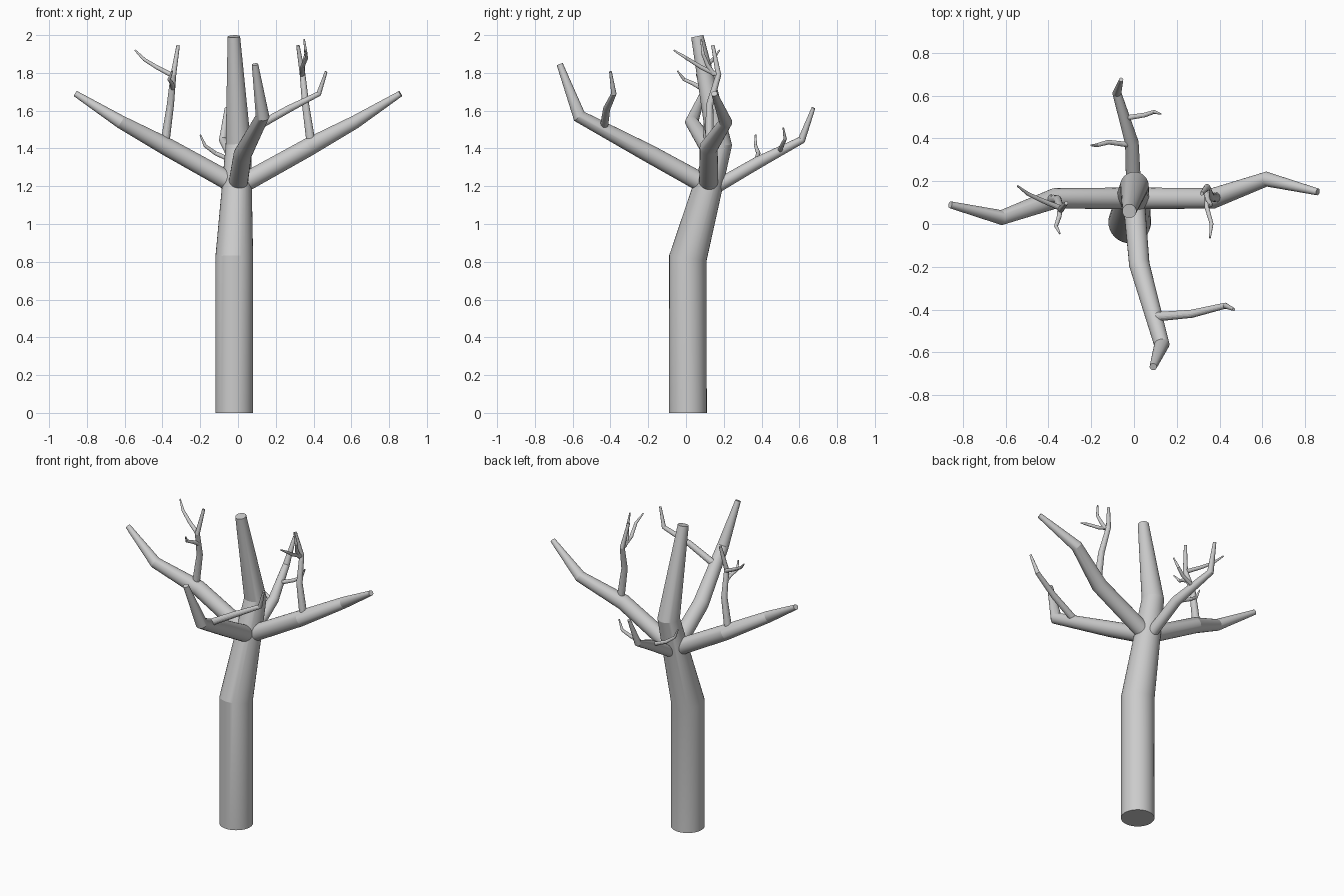
import bpy, bmesh, math
from mathutils import Vector


def limb(name, points, sides=24):
    """Tapered, kinked tube through (x, y, z, radius) points, capped at both ends."""
    pos = [Vector(p[:3]) for p in points]
    seg = [(b - a).normalized() for a, b in zip(pos, pos[1:])]
    bm = bmesh.new()
    rings = []
    side = seg[0].orthogonal().normalized()
    for i, p in enumerate(pos):
        # ring plane bisects the two neighbouring segments
        t = (seg[max(i - 1, 0)] + seg[min(i, len(seg) - 1)]).normalized()
        side = (side - t * side.dot(t)).normalized()
        up = t.cross(side)
        r = points[i][3]
        rings.append([bm.verts.new(p + r * (math.cos(a) * side + math.sin(a) * up))
                      for a in (2 * math.pi * k / sides for k in range(sides))])
    for lo, hi in zip(rings, rings[1:]):
        for k in range(sides):
            n = (k + 1) % sides
            bm.faces.new((lo[k], lo[n], hi[n], hi[k]))
    bm.faces.new(rings[0][::-1])
    bm.faces.new(rings[-1])
    mesh = bpy.data.meshes.new(name)
    bm.to_mesh(mesh)
    bm.free()
    ob = bpy.data.objects.new(name, mesh)
    bpy.context.collection.objects.link(ob)
    bpy.ops.object.select_all(action='DESELECT')
    ob.select_set(True)
    bpy.context.view_layer.objects.active = ob
    bpy.ops.object.shade_smooth_by_angle(angle=math.radians(16))
    return ob


def turned(points):
    """Half turn about the fork axis at x = 0, y = 0.12."""
    return [(-x, 0.24 - y, z, r) for x, y, z, r in points]


# Trunk
limb("trunk", [(-0.02, 0.01, 0, 0.1), (-0.02, 0.01, 0.82, 0.1),
               (0.002, 0.177, 1.42, 0.067), (-0.022, 0.06, 1.993, 0.033)], 32)

# Two side branches, each with an upright offshoot
arm = [(0, 0.12, 1.2, 0.051), (0.37, 0.12, 1.405, 0.048),
       (0.62, 0.21, 1.54, 0.035), (0.86, 0.15, 1.69, 0.016)]
shoot = [(0.388, 0.125, 1.42, 0.024), (0.358, 0.125, 1.63, 0.019),
         (0.342, 0.172, 1.79, 0.015), (0.317, 0.142, 1.945, 0.009)]
limb("right_branch", arm)
limb("left_branch", turned(arm))
limb("right_offshoot", shoot, 16)
limb("left_offshoot", turned(shoot), 16)

# Front and back branches
limb("front_branch", [(0, 0.1, 1.21, 0.051), (0.025, -0.19, 1.37, 0.048),
                      (0.13, -0.565, 1.57, 0.036), (0.09, -0.668, 1.845, 0.017)])
limb("back_branch", [(0, 0.13, 1.18, 0.036), (-0.01, 0.38, 1.325, 0.032),
                     (-0.08, 0.612, 1.445, 0.021), (-0.06, 0.675, 1.615, 0.01)])
limb("front_offshoot", [(0.09, -0.435, 1.51, 0.022), (0.27, -0.42, 1.61, 0.019),
                        (0.428, -0.382, 1.69, 0.014), (0.467, -0.4, 1.807, 0.007)], 16)

# Twigs
twigs = {
    "back_twig_low": [(-0.02, 0.37, 1.33), (-0.12, 0.383, 1.375), (-0.175, 0.368, 1.415), (-0.2, 0.368, 1.473)],
    "back_twig_high": [(-0.045, 0.495, 1.385), (0.05, 0.51, 1.42), (0.095, 0.525, 1.45), (0.125, 0.515, 1.51)],
    "left_twig_outer": [(-0.345, 0.075, 1.785), (-0.43, 0.11, 1.83), (-0.495, 0.14, 1.87), (-0.545, 0.178, 1.92)],
    "left_twig_front": [(-0.345, 0.08, 1.72), (-0.35, 0.035, 1.745), (-0.365, -0.01, 1.765), (-0.347, -0.045, 1.81)],
    "right_twig_front": [(0.34, 0.165, 1.79), (0.34, 0.08, 1.83), (0.363, 0.0, 1.88), (0.355, -0.065, 1.92)],
    "right_twig_upper": [(0.34, 0.15, 1.79), (0.345, 0.115, 1.84), (0.36, 0.09, 1.9), (0.35, 0.08, 1.98)],
}
for name, pts in twigs.items():
    limb(name, [(*p, r) for p, r in zip(pts, (0.013, 0.011, 0.009, 0.004))], 12)
